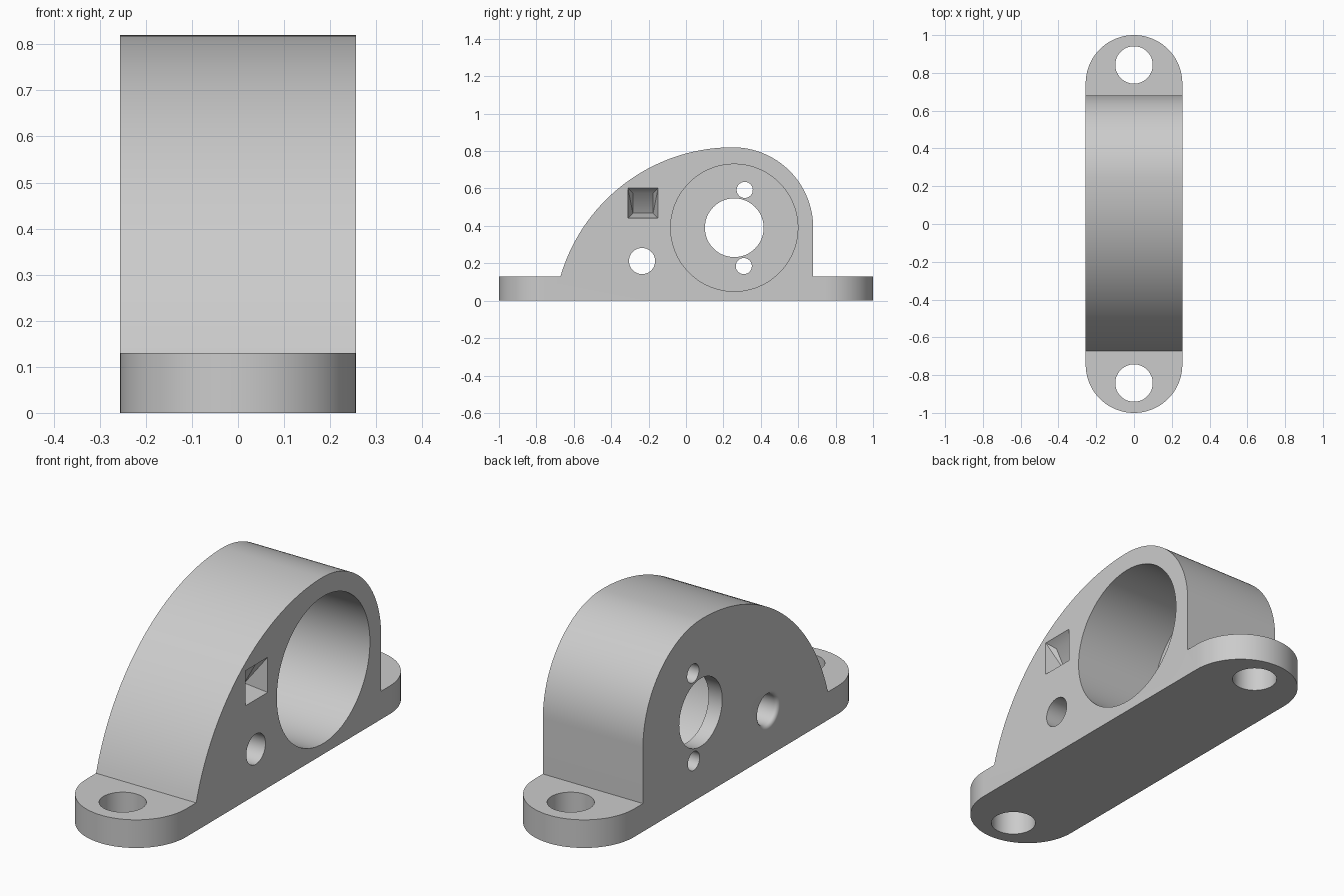
import bpy, bmesh, math
from mathutils import Vector

default = bpy.data.objects.get("Cube")
if default:
    bpy.data.objects.remove(default, do_unlink=True)

HALF = 0.256      # half width of the bracket
FOOT = 0.13       # foot thickness

grey = bpy.data.materials.new("plain grey")
grey.use_nodes = True
grey.diffuse_color = (0.6, 0.6, 0.6, 1)
grey.node_tree.nodes["Principled BSDF"].inputs["Base Color"].default_value = (0.6, 0.6, 0.6, 1)


def to_object(name, bm):
    bmesh.ops.recalc_face_normals(bm, faces=bm.faces)
    mesh = bpy.data.meshes.new(name)
    bm.to_mesh(mesh)
    bm.free()
    mesh.materials.append(grey)
    obj = bpy.data.objects.new(name, mesh)
    bpy.context.collection.objects.link(obj)
    return obj


def prism(name, outline, offset):
    """Extrude a closed outline of 3D points along offset."""
    bm = bmesh.new()
    face = bm.faces.new([bm.verts.new(p) for p in outline])
    grown = bmesh.ops.extrude_face_region(bm, geom=[face])
    verts = [v for v in grown["geom"] if isinstance(v, bmesh.types.BMVert)]
    bmesh.ops.translate(bm, verts=verts, vec=offset)
    return to_object(name, bm)


def lathe(name, profile, place, segments=64):
    """Turn (distance, radius) pairs about the x axis, then place each point."""
    bm = bmesh.new()
    rings = []
    for t, r in profile:
        angles = [math.tau * i / segments for i in range(segments)]
        rings.append([bm.verts.new(place(t, r * math.cos(a), r * math.sin(a))) for a in angles])
    for low, high in zip(rings, rings[1:]):
        for i in range(segments):
            j = (i + 1) % segments
            bm.faces.new((low[i], low[j], high[j], high[i]))
    bm.faces.new(rings[0])
    bm.faces.new(rings[-1])
    return to_object(name, bm)


def across(y, z):
    return lambda t, a, b: (t, y + a, z + b)


def upright(y):
    return lambda t, a, b: (a, y + b, t)


def combine(target, tool, operation):
    mod = target.modifiers.new(operation, "BOOLEAN")
    mod.operation = operation
    mod.solver = "EXACT"
    mod.object = tool
    bpy.context.view_layer.objects.active = target
    bpy.ops.object.modifier_apply(modifier=mod.name)
    bpy.data.objects.remove(tool, do_unlink=True)


def arc(cy, cz, r, start, end, steps):
    return [(cy + r * math.cos(start + (end - start) * i / steps),
             cz + r * math.sin(start + (end - start) * i / steps)) for i in range(steps + 1)]


# Side silhouette: feet, upright back, round crown, long front curve
crown = arc(0.25, 0.39, 0.43, 0, math.pi / 2, 32)
big = 0.96
base_angle = math.pi - math.asin((FOOT - 0.82 + big) / big)
slope = arc(0.25, 0.82 - big, big, math.pi / 2, base_angle, 40)[1:]
side = [(-1.1, 0), (1.1, 0), (1.1, FOOT), (0.68, FOOT)] + crown + slope + [(-1.1, FOOT)]
body = prism("bracket_body", [(-0.4, y, z) for y, z in side], Vector((0.8, 0, 0)))

# Trim to the rounded plan shape
end = 1 - HALF
plan = arc(0, end, HALF, 0, math.pi, 40) + arc(0, -end, HALF, math.pi, math.tau, 40)
combine(body, prism("plan_trim", [(x, y, -0.2) for x, y in plan], Vector((0, 0, 1.4))), "INTERSECT")

# Screw holes through the feet
for y in (-0.842, 0.842):
    combine(body, lathe("foot_hole", [(-0.1, 0.099), (0.3, 0.099)], upright(y)), "DIFFERENCE")

# Large bore with a thin web and a smaller centre hole
web = -HALF + 0.07
bore = [(-0.3, 0.157), (web, 0.157), (web, 0.34), (0.3, 0.34)]
combine(body, lathe("bore", bore, across(0.258, 0.39), 96), "DIFFERENCE")

# Two small holes through the web
for y, z in ((0.314, 0.592), (0.309, 0.185)):
    combine(body, lathe("web_hole", [(-0.3, 0.043), (-0.1, 0.043)], across(y, z), 40), "DIFFERENCE")

# Side hole with a flared mouth at the back
flare = 0.018
mouth = [(-HALF + flare * (1 - math.cos(a)), 0.07 + flare * (1 - math.sin(a)))
         for a in [math.pi / 2 * i / 6 for i in range(7)]]
side_hole = [(-0.3, 0.07 + flare)] + mouth + [(0.3, 0.07)]
combine(body, lathe("side_hole", side_hole, across(-0.235, 0.212), 48), "DIFFERENCE")

# Square tapered pocket with a sloping floor
bm = bmesh.new()
for sy in (-1, 1):
    for sz in (-1, 1):
        for x, size in ((0.3, 0.081), (HALF, 0.081), (HALF - 0.07 + 0.03 * sz, 0.054)):
            bm.verts.new((x, -0.23 + sy * size, 0.522 + sz * size))
bmesh.ops.convex_hull(bm, input=bm.verts)
combine(body, to_object("square_pocket", bm), "DIFFERENCE")

# Smooth curved walls, keep the rims sharp
bpy.ops.object.select_all(action="DESELECT")
body.select_set(True)
bpy.context.view_layer.objects.active = body
bpy.ops.object.shade_smooth_by_angle(angle=math.radians(30))
